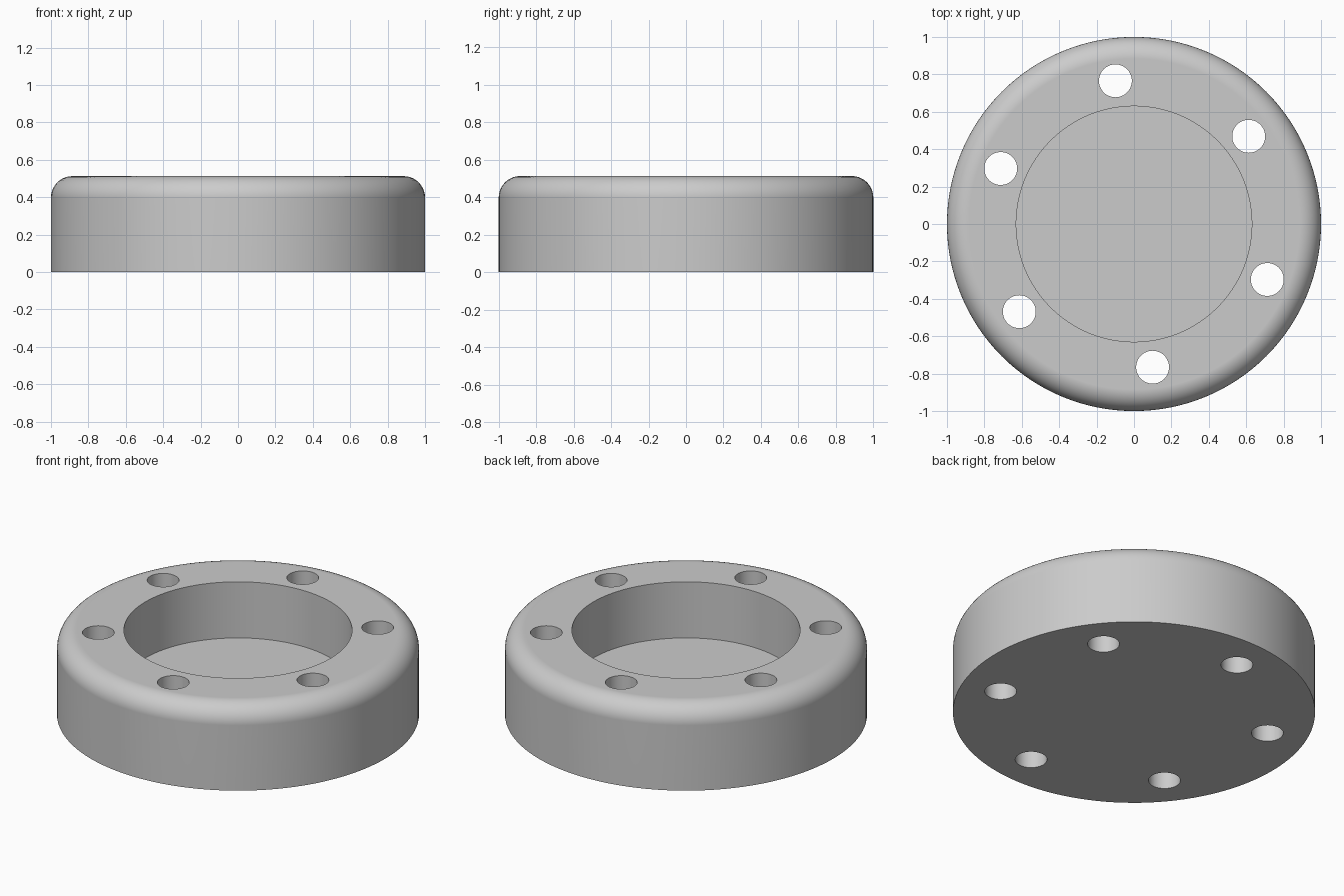
import bpy
import math

if "Cube" in bpy.data.objects:
    bpy.data.objects.remove(bpy.data.objects["Cube"], do_unlink=True)

HEIGHT = 0.513
FLOOR = 0.171
FILLET = 0.115
RECESS_RADIUS = 0.63
BOLT_CIRCLE = 0.772
HOLE_RADIUS = 0.088

grey = bpy.data.materials.new("plain grey")
grey.use_nodes = True
grey.diffuse_color = (0.6, 0.6, 0.6, 1)
grey.node_tree.nodes["Principled BSDF"].inputs["Base Color"].default_value = (0.6, 0.6, 0.6, 1)


def cylinder(name, radius, bottom, top, x=0, y=0, sides=128):
    bpy.ops.mesh.primitive_cylinder_add(
        vertices=sides, radius=radius, depth=top - bottom,
        location=(x, y, (bottom + top) / 2))
    obj = bpy.context.object
    obj.name = name
    obj.data.materials.append(grey)
    return obj


def apply_modifier(obj, mod):
    bpy.ops.object.select_all(action="DESELECT")
    obj.select_set(True)
    bpy.context.view_layer.objects.active = obj
    bpy.ops.object.modifier_apply(modifier=mod.name)


def cut(obj, cutter):
    cutter.hide_render = True
    mod = obj.modifiers.new("cut", "BOOLEAN")
    mod.operation = "DIFFERENCE"
    mod.solver = "EXACT"
    mod.object = cutter
    apply_modifier(obj, mod)
    bpy.data.objects.remove(cutter, do_unlink=True)


# Solid disc with a rounded upper rim
flange = cylinder("flange_body", 1, 0, HEIGHT)
weights = flange.data.attributes.new("bevel_weight_edge", "FLOAT", "EDGE")
for edge in flange.data.edges:
    if all(flange.data.vertices[v].co.z > 0 for v in edge.vertices):
        weights.data[edge.index].value = 1
bevel = flange.modifiers.new("rounded_rim", "BEVEL")
bevel.limit_method = "WEIGHT"
bevel.width = FILLET
bevel.segments = 10
apply_modifier(flange, bevel)

# Central blind recess
cut(flange, cylinder("recess_cutter", RECESS_RADIUS, FLOOR, HEIGHT + 0.2))

# Six through holes around the recess
for i in range(6):
    angle = math.radians(37.4 + 60 * i)
    cut(flange, cylinder("hole_cutter", HOLE_RADIUS, -0.2, HEIGHT + 0.2,
                         BOLT_CIRCLE * math.cos(angle),
                         BOLT_CIRCLE * math.sin(angle), 48))

# Smooth curved walls, crisp edges and flat caps
bpy.ops.object.shade_smooth_by_angle(angle=math.radians(30))
normals = flange.modifiers.new("weighted_normals", "WEIGHTED_NORMAL")
normals.keep_sharp = True
